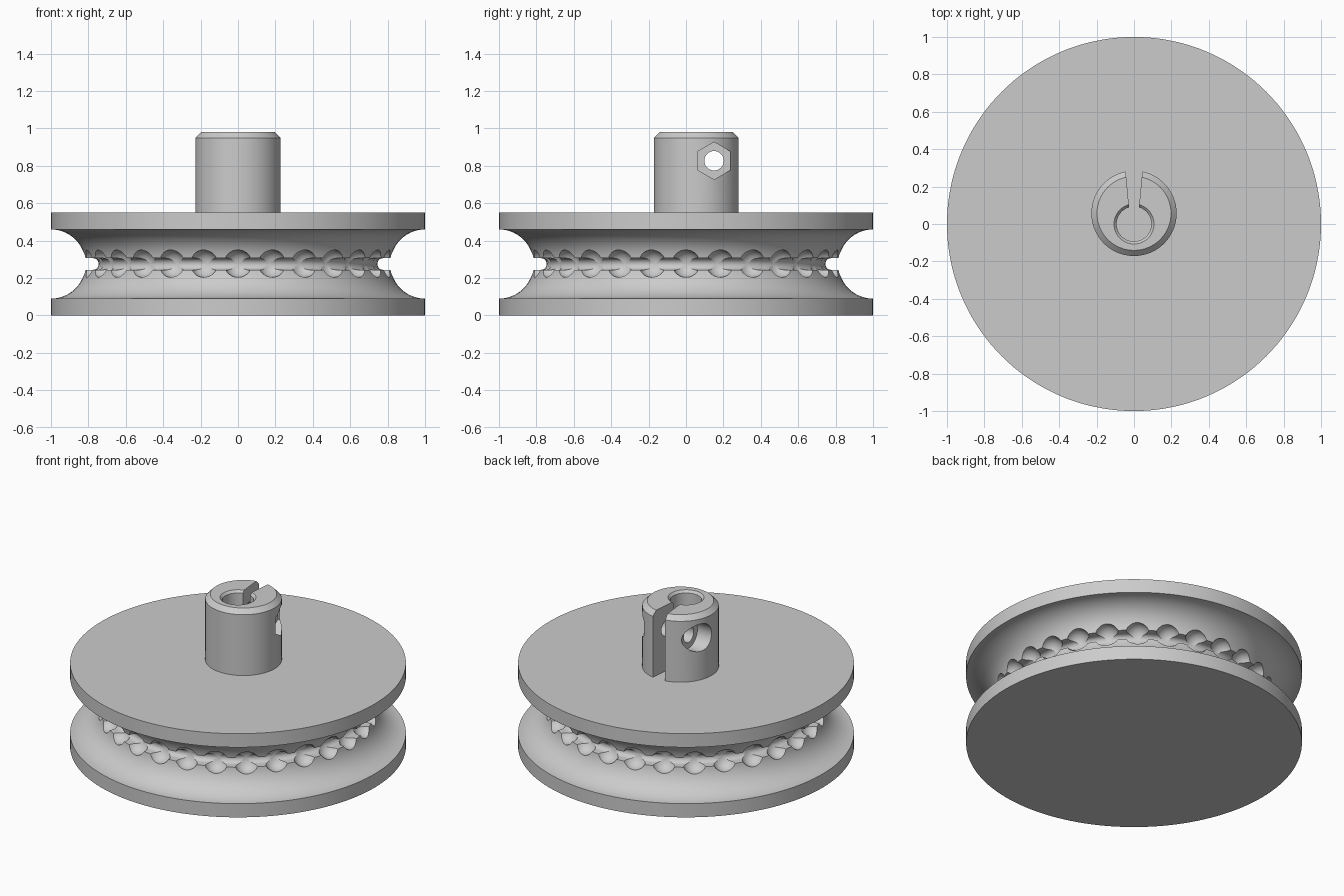
import bpy, bmesh, math
from mathutils import Matrix, Vector

cube = bpy.data.objects.get("Cube")
if cube:
    bpy.data.objects.remove(cube, do_unlink=True)

grey = bpy.data.materials.new("light grey")
grey.use_nodes = True
colour = (0.6, 0.6, 0.6, 1)
grey.diffuse_color = colour
grey.node_tree.nodes["Principled BSDF"].inputs["Base Color"].default_value = colour

HEIGHT, MID, RIM = 0.55, 0.275, 0.09
GROOVE = MID - RIM
HUB_Y, HUB_R, HUB_TOP = 0.057, 0.228, 0.98
SCREW = Vector((0, 0.15, 0.827))


def make_object(name, bm):
    bmesh.ops.recalc_face_normals(bm, faces=bm.faces)
    mesh = bpy.data.meshes.new(name)
    bm.to_mesh(mesh)
    bm.free()
    mesh.materials.append(grey)
    obj = bpy.data.objects.new(name, mesh)
    bpy.context.collection.objects.link(obj)
    return obj


def lathe(name, profile, steps, centre=(0, 0, 0)):
    """Spin an (r, z) profile into a closed solid with flat caps."""
    bm = bmesh.new()
    rings = []
    for r, z in profile:
        rings.append([bm.verts.new((r * math.cos(a) + centre[0], r * math.sin(a) + centre[1], z + centre[2]))
                      for a in (2 * math.pi * i / steps for i in range(steps))])
    for low, high in zip(rings, rings[1:]):
        for i in range(steps):
            j = (i + 1) % steps
            bm.faces.new((low[i], low[j], high[j], high[i]))
    bm.faces.new(rings[0][::-1])
    bm.faces.new(rings[-1])
    return make_object(name, bm)


def rod_x(name, radius, x0, x1, sides):
    """Cylinder along x through the screw position."""
    bm = bmesh.new()
    place = Matrix.Translation(SCREW + Vector(((x0 + x1) / 2, 0, 0))) @ Matrix.Rotation(math.pi / 2, 4, "Y")
    # Turn six-sided rods so that a corner points up
    first = Vector((1, 0, 0))
    bmesh.ops.create_cone(bm, cap_ends=True, segments=sides, radius1=radius, radius2=radius, depth=x1 - x0)
    if sides == 6:
        corner = max(bm.verts, key=lambda v: abs(v.co.x)).co
        if abs(abs(corner.x) - radius) > 0.001:
            bmesh.ops.rotate(bm, verts=bm.verts, matrix=Matrix.Rotation(math.pi / 6, 3, "Z"))
    bmesh.ops.transform(bm, matrix=place, verts=bm.verts)
    return make_object(name, bm)


def cut(target, cutters):
    """Subtract the cutters, bake the result and remove them."""
    for cutter in cutters:
        cutter.hide_render = True
        mod = target.modifiers.new("cut", "BOOLEAN")
        mod.operation = "DIFFERENCE"
        mod.solver = "EXACT"
        mod.object = cutter
    graph = bpy.context.evaluated_depsgraph_get()
    baked = bpy.data.meshes.new_from_object(target.evaluated_get(graph))
    target.modifiers.clear()
    target.data = baked
    for cutter in cutters:
        bpy.data.objects.remove(cutter, do_unlink=True)


def smooth(obj):
    bpy.ops.object.select_all(action="DESELECT")
    obj.select_set(True)
    bpy.context.view_layer.objects.active = obj
    bpy.ops.object.shade_smooth_by_angle(angle=math.radians(30))


# Wheel: two rims, a round groove and a narrow channel for the chain links
link_r, link_centre = 0.031, 0.776
edge = math.asin(link_r / GROOVE)
lower = []
for i in range(17):
    a = math.pi / 2 + (math.pi / 2 - edge) * i / 16
    lower.append((1 + GROOVE * math.cos(a), MID - GROOVE * math.sin(a)))
for i in range(6):
    a = math.pi / 2 + math.pi / 2 * i / 5
    lower.append((link_centre + link_r * math.cos(a), MID - link_r * math.sin(a)))
upper = [(r, HEIGHT - z) for r, z in lower[-2::-1]]
wheel = lathe("pulley_wheel", [(1, 0)] + lower + upper + [(1, HEIGHT)], 144)

# Ball pockets around the groove
BALLS = 28
bm = bmesh.new()
for i in range(BALLS):
    turn = Matrix.Rotation(2 * math.pi * i / BALLS, 4, "Z")
    bmesh.ops.create_uvsphere(bm, u_segments=24, v_segments=14, radius=0.074,
                              matrix=turn @ Matrix.Translation((0.818, 0, MID + 0.002)))
cut(wheel, [make_object("ball_cutter", bm)])
smooth(wheel)

# Offset hub with a chamfered top
hub = lathe("hub", [(HUB_R, HEIGHT - 0.01), (HUB_R, HUB_TOP - 0.03), (HUB_R - 0.03, HUB_TOP)],
            64, (0, HUB_Y, 0))

# Shaft bore with a bevelled mouth, on the wheel axis
bore = lathe("bore_cutter", [(0.093, 0.5), (0.093, HUB_TOP - 0.015), (0.107, HUB_TOP), (0.107, 1.1)], 48)

# Clamping slot, wider toward the back
bm = bmesh.new()
bottom = [bm.verts.new((x, y, 0.5)) for x, y in ((-0.02, 0.02), (0.02, 0.02), (0.05, 0.34), (-0.05, 0.34))]
base = bm.faces.new(bottom)
top = bmesh.ops.extrude_face_region(bm, geom=[base])["geom"]
bmesh.ops.translate(bm, vec=(0, 0, 0.6), verts=[g for g in top if isinstance(g, bmesh.types.BMVert)])
slot = make_object("slot_cutter", bm)

# Screw hole, nut pocket and screw head pocket
cut(hub, [bore, slot,
          rod_x("screw_cutter", 0.052, -0.4, 0.4, 32),
          rod_x("nut_cutter", 0.1, 0.125, 0.4, 6),
          rod_x("head_cutter", 0.09, -0.4, -0.125, 32)])
smooth(hub)
